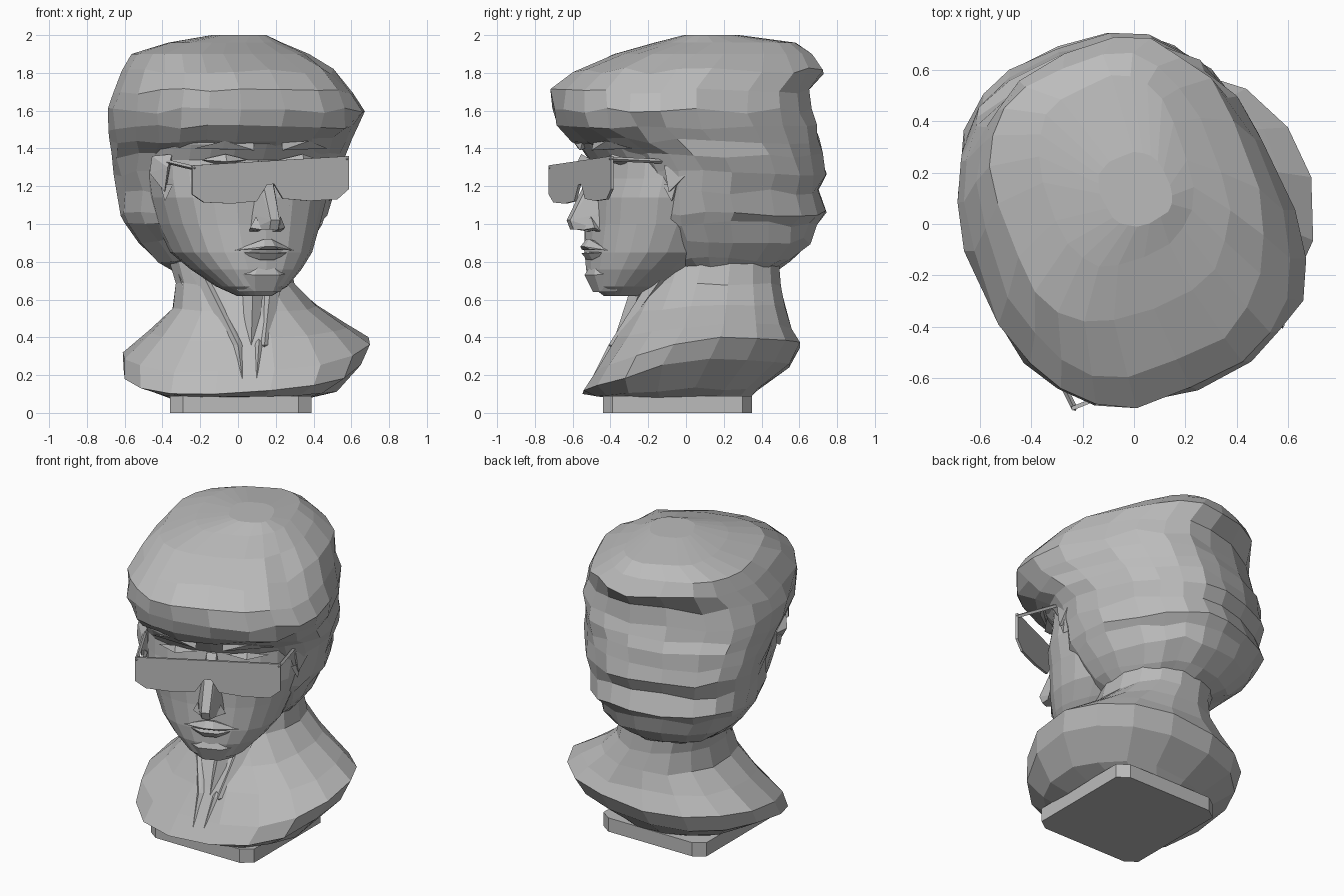
import bpy, bmesh, math, random
from mathutils import Vector

cube = bpy.data.objects.get("Cube")
if cube:
    bpy.data.objects.remove(cube)

random.seed(4)
YAW = math.radians(21.7)          # head is turned towards its left
CENTRE = Vector((-0.05, 0, 0))

stone = bpy.data.materials.new("grey stone")
stone.use_nodes = True
GREY = (0.5, 0.5, 0.5, 1)
stone.diffuse_color = GREY
stone.node_tree.nodes["Principled BSDF"].inputs["Base Color"].default_value = GREY


def head(s, f, z):
    """Head space (side, forward, height) to world."""
    c, n = math.cos(YAW), math.sin(YAW)
    return CENTRE + Vector((s * c + f * n, s * n - f * c, z))


def finish(name, bm):
    bmesh.ops.recalc_face_normals(bm, faces=bm.faces)
    me = bpy.data.meshes.new(name)
    bm.to_mesh(me)
    bm.free()
    me.materials.append(stone)
    ob = bpy.data.objects.new(name, me)
    bpy.context.collection.objects.link(ob)
    return ob


def outline(sides, power, yaw):
    """Rounded-box outline, turned and normalised to -1..1."""
    pts = []
    for i in range(sides):
        a = math.tau * (i + 0.5) / sides
        c, s = math.cos(a), math.sin(a)
        x = math.copysign(abs(c) ** (2 / power), c)
        y = math.copysign(abs(s) ** (2 / power), s) * 1.12
        pts.append((x * math.cos(yaw) - y * math.sin(yaw),
                    x * math.sin(yaw) + y * math.cos(yaw)))
    mx = max(p[0] for p in pts)
    my = max(p[1] for p in pts)
    return [(x / mx, y / my) for x, y in pts]


def loft(name, rows, place, sides=22, power=2.4, yaw=0.0, rough=0.0):
    """Skin rings of (z, x0, x1, y0, y1, front drop)."""
    bm = bmesh.new()
    rings = []
    for z, x0, x1, y0, y1, drop in rows:
        ring = []
        for x, y in outline(sides, power, yaw):
            k = 1 + random.uniform(-rough, rough * 0.4)
            h = z - drop * max(0, -y) + drop * 0.25 * x
            h += random.uniform(-rough, rough) * 0.5 if z < 1.9 else 0
            ring.append(bm.verts.new(place((x0 + x1) / 2 + x * k * (x1 - x0) / 2,
                                           (y0 + y1) / 2 + y * k * (y1 - y0) / 2, h)))
        rings.append(ring)
    for a, b in zip(rings, rings[1:]):
        for i in range(sides):
            j = (i + 1) % sides
            bm.faces.new((a[i], a[j], b[j], b[i]))
    bm.faces.new(rings[0][::-1])
    bm.faces.new(rings[-1])
    return finish(name, bm)


def hull(name, pts, place=head):
    bm = bmesh.new()
    for p in pts:
        bm.verts.new(place(*p))
    bmesh.ops.convex_hull(bm, input=bm.verts)
    return finish(name, bm)


def both(pts):
    return pts + [(-s, f, z) for s, f, z in pts]


def bar(name, a, b, ra, rb, place):
    """Tapered four-sided rod between two points."""
    pts = []
    for p, r in ((a, ra), (b, rb)):
        for i in (-1, 1):
            pts += [(p[0] + i * r, p[1], p[2]), (p[0], p[1] + i * r, p[2]),
                    (p[0], p[1], p[2] + i * r)]
    return hull(name, pts, place)


def world(x, y, z):
    return Vector((x, y, z))


# Hair mass with a brim above the brow, side locks running down behind the ears
loft("hair", [
    (0.76, -.34, .27, -.12, .48, 0), (0.81, -.44, .33, -.20, .56, 0),
    (0.91, -.54, .40, -.28, .67, 0), (1.00, -.61, .45, -.34, .69, 0),
    (1.06, -.64, .48, -.36, .74, 0), (1.17, -.64, .51, -.37, .71, 0),
    (1.27, -.67, .54, -.38, .74, 0), (1.36, -.68, .57, -.45, .72, 0),
    (1.44, -.68, .60, -.60, .72, 0), (1.51, -.69, .64, -.68, .69, 0),
    (1.60, -.70, .67, -.71, .66, 0), (1.70, -.67, .63, -.72, .67, 0),
    (1.81, -.62, .52, -.60, .72, 0), (1.90, -.57, .37, -.39, .67, 0),
    (1.96, -.38, .23, -.17, .58, 0), (2.00, -.14, .15, -.01, .28, 0),
], world, power=2.6, yaw=YAW, rough=0.035)

# Face block, from chin to brow, with the jaw reaching back under the hair
loft("face", [
    (0.62, -.09, .09, -.46, -.28, 0), (0.67, -.18, .18, -.52, -.14, 0),
    (0.76, -.28, .28, -.54, .04, 0), (0.85, -.36, .36, -.54, .18, 0),
    (1.00, -.42, .42, -.53, .25, 0), (1.14, -.46, .46, -.53, .25, 0),
    (1.24, -.47, .47, -.50, .25, 0), (1.34, -.47, .47, -.49, .25, 0),
    (1.42, -.48, .48, -.55, .25, 0), (1.50, -.49, .49, -.56, .25, 0),
], lambda x, y, z: head(x, -y, z), power=2.4)

# Nose, nostrils, lips and chin
hull("nose", both([(.03, .50, 1.34), (.04, .55, 1.2), (.025, .67, 1.02),
                   (.025, .65, .97), (.08, .53, .97), (.08, .50, 1.06)]))
for side in (-1, 1):
    hull("nostril", [(side * s, f, z) for s, f, z in
                     ((.05, .60, .97), (.10, .56, .98), (.09, .52, .96),
                      (.07, .57, 1.04), (.04, .52, .96))])
hull("upper_lip", both([(.03, .59, .88), (.02, .56, .92), (.17, .51, .86),
                        (.06, .57, .865), (.05, .50, .90)]))
hull("lower_lip", both([(.05, .575, .845), (.04, .55, .81), (.15, .51, .85),
                        (.05, .50, .86)]))
hull("chin", both([(.07, .55, .73), (.05, .51, .64), (.12, .44, .64),
                   (.18, .47, .74), (.04, .53, .78)]))

# Brows, eyes, ears and cheekbones on each side
for side in (-1, 1):
    def mirror(s, f, z, side=side):
        return head(side * s, f, z)
    hull("brow", [(.08, .57, 1.39), (.08, .56, 1.43), (.24, .55, 1.44),
                  (.38, .46, 1.40), (.24, .52, 1.40), (.2, .45, 1.42)], mirror)
    hull("eye", [(.09, .50, 1.34), (.22, .53, 1.33), (.34, .45, 1.34),
                 (.22, .51, 1.37), (.22, .45, 1.31)], mirror)
    hull("cheekbone", [(.14, .52, 1.10), (.36, .40, 1.16), (.46, .22, 1.20),
                       (.30, .40, 1.00), (.26, .46, 1.18)], mirror)
    hull("ear", [(.44, .30, 1.37), (.52, .21, 1.36), (.53, .20, 1.27),
                 (.48, .29, 1.17), (.47, .31, 1.30), (.42, .19, 1.20)], mirror)
    hull("ear_lobe", [(.44, .31, 1.21), (.49, .25, 1.21), (.47, .27, 1.12),
                      (.43, .22, 1.16)], mirror)

# Flat visor glasses, slightly tilted, with a nose notch
TILT = 0.055
rim = [(-.445, 1.335), (-.445, 1.18), (-.38, 1.135), (-.22, 1.12), (-.08, 1.125),
       (-.02, 1.21), (.02, 1.21), (.07, 1.13), (.22, 1.11), (.38, 1.11),
       (.445, 1.16), (.445, 1.335)]
bm = bmesh.new()
front = [bm.verts.new(head(s, .605, z + TILT * s)) for s, z in rim]
face = bm.faces.new(front)
back = bmesh.ops.extrude_face_region(bm, geom=[face])
moved = [g for g in back["geom"] if isinstance(g, bmesh.types.BMVert)]
bmesh.ops.translate(bm, verts=moved, vec=head(0, -.015, 0) - CENTRE)
finish("visor", bm)
for side in (-1, 1):
    bar("visor_arm", (side * .435, .60, 1.32 + TILT * side * .44),
        (side * .46, .28, 1.33), .012, .012, head)

# Neck flowing into slanted, angular shoulders
loft("neck_and_shoulders", [
    (0.08, -.36, .40, -.44, .34, 0), (0.12, -.45, .52, -.48, .38, .03),
    (0.25, -.61, .66, -.55, .55, .15), (0.36, -.61, .70, -.48, .60, .14),
    (0.45, -.47, .58, -.37, .56, .06), (0.56, -.35, .42, -.29, .53, .02),
    (0.68, -.33, .30, -.22, .50, 0), (0.84, -.37, .27, -.16, .49, 0),
], world, sides=16, power=2.2, rough=0.02)

# Neck cords, throat and folds down the chest
for top, low in (((-.19, -.11, .74), (.0, -.38, .36)), ((.18, -.11, .74), (.14, -.38, .36)),
                 ((-.27, .03, .78), (-.19, -.24, .45)), ((.22, .05, .72), (.28, -.22, .45))):
    bar("neck_cord", top, low, .06, .03, world)
bar("throat", (.08, -.22, .70), (.07, -.36, .36), .06, .03, world)
for x in (.0, .11):
    bar("chest_fold", (x, -.38, .36), (x * .6 + .03, -.51, .13), .03, .015, world)

# Plinth with clipped corners
bm = bmesh.new()
corners = []
for x, y, first in ((.39, .35, 0), (-.36, .35, 1), (-.36, -.44, 0), (.39, -.44, 1)):
    dx, dy = math.copysign(.07, x), math.copysign(.05, y)
    pair = [(x, y - dy), (x - dx, y)]
    corners += pair[::-1] if first else pair
base = bm.faces.new([bm.verts.new((x, y, 0)) for x, y in corners])
top = bmesh.ops.extrude_face_region(bm, geom=[base])
bmesh.ops.translate(bm, vec=(0, 0, .09),
                    verts=[g for g in top["geom"] if isinstance(g, bmesh.types.BMVert)])
finish("plinth", bm)
